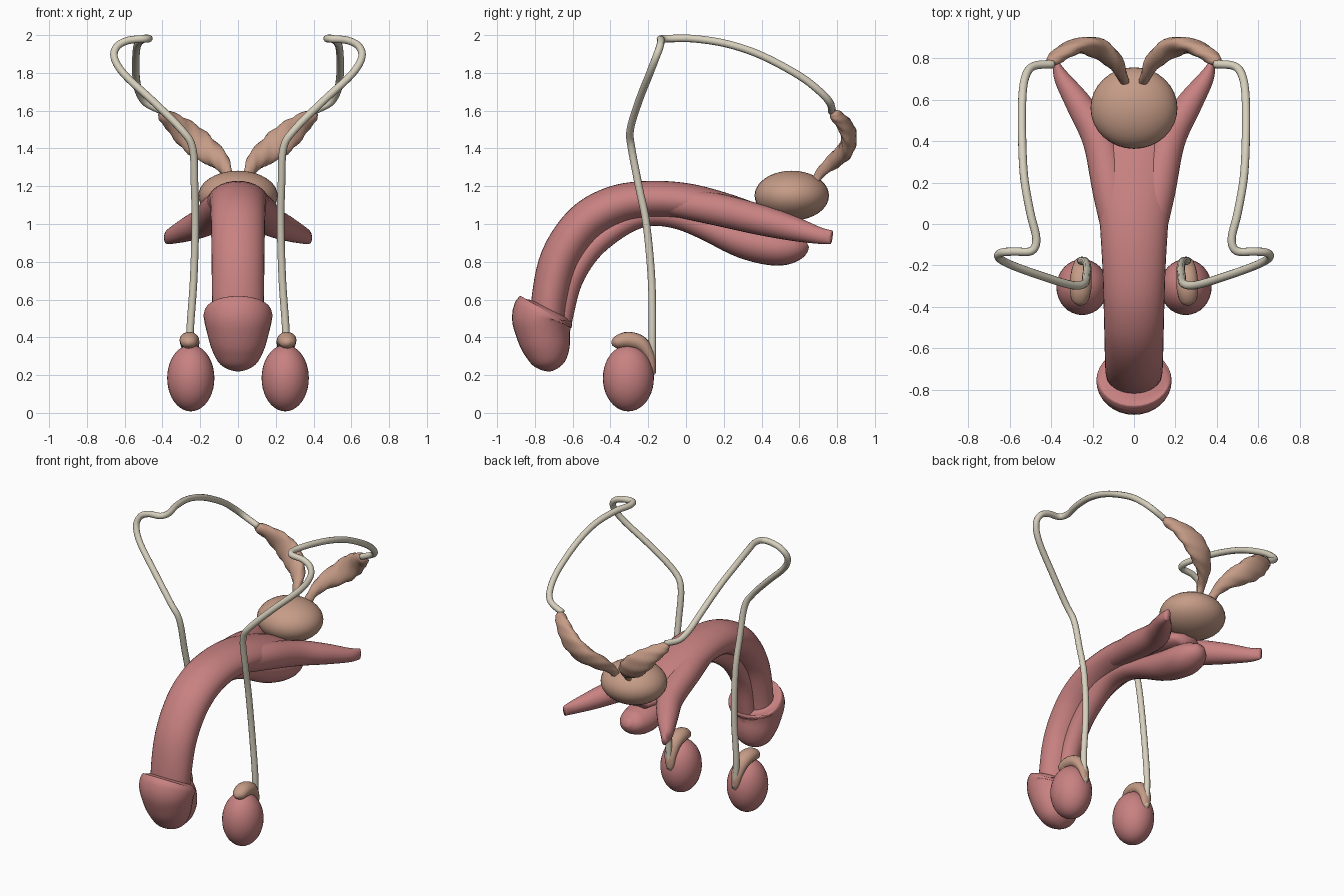
import bpy, bmesh, math
from mathutils import Vector


def material(name, rgb):
    m = bpy.data.materials.new(name)
    m.diffuse_color = (*rgb, 1)
    return m


PINK = material("pink_tissue", (0.58, 0.22, 0.22))
TAN = material("tan_tissue", (0.56, 0.33, 0.24))
CREAM = material("cream_duct", (0.68, 0.63, 0.51))


def finish(name, bm, mat, mirrored=False):
    bmesh.ops.recalc_face_normals(bm, faces=bm.faces[:])
    me = bpy.data.meshes.new(name)
    bm.to_mesh(me)
    bm.free()
    me.materials.append(mat)
    for p in me.polygons:
        p.use_smooth = True
    ob = bpy.data.objects.new(name, me)
    bpy.context.collection.objects.link(ob)
    if mirrored:
        mod = ob.modifiers.new("mirror", 'MIRROR')
        mod.use_mirror_merge = False
    return ob


def spline(pts, steps):
    # Catmull-Rom through rows of numbers
    out = []
    n = len(pts)
    for i in range(n - 1):
        a, b, c, d = (pts[max(0, min(n - 1, i + k))] for k in (-1, 0, 1, 2))
        for s in range(steps):
            t = s / steps
            out.append([0.5 * (2*q + (r - p)*t + (2*p - 5*q + 4*r - u)*t*t
                               + (3*q - p - 3*r + u)*t**3)
                        for p, q, r, u in zip(a, b, c, d)])
    out.append(list(pts[-1]))
    return out


def loft(name, pts, mat, mirrored=False, steps=5, sides=24, ref=(1, 0, 0), lump=0):
    # rows are x, y, z, radius along ref, radius across it
    rows = spline(pts, steps)
    bm = bmesh.new()
    rings = []
    n1 = Vector(ref)
    for i, r in enumerate(rows):
        t = (Vector(rows[min(i + 1, len(rows) - 1)][:3]) - Vector(rows[max(i - 1, 0)][:3])).normalized()
        n1 = (n1 - t * n1.dot(t)).normalized()
        n2 = t.cross(n1)
        ring = []
        for k in range(sides):
            a = math.tau * k / sides
            w = 1 + lump * math.sin(3 * a + i * 0.5) * math.sin(i * 0.8 + a)
            ring.append(bm.verts.new(Vector(r[:3]) + (n1 * math.cos(a) * r[3] + n2 * math.sin(a) * r[4]) * w))
        rings.append(ring)
    for A, B in zip(rings, rings[1:]):
        for k in range(sides):
            bm.faces.new((A[k], A[(k + 1) % sides], B[(k + 1) % sides], B[k]))
    bm.faces.new(rings[0])
    bm.faces.new(rings[-1])
    return finish(name, bm, mat, mirrored)


def ellipsoid(name, centre, radii, mat, mirrored=False):
    bm = bmesh.new()
    bmesh.ops.create_uvsphere(bm, u_segments=32, v_segments=20, radius=1)
    bmesh.ops.scale(bm, vec=radii, verts=bm.verts)
    bmesh.ops.translate(bm, vec=centre, verts=bm.verts)
    return finish(name, bm, mat, mirrored)


# Curved upper shaft
loft("shaft", [(0, -.73, .42, .13, .09), (0, -.72, .6, .137, .098), (0, -.665, .82, .14, .105),
               (0, -.54, 1.0, .143, .108), (0, -.38, 1.095, .147, .106), (0, -.2, 1.128, .153, .1),
               (0, 0, 1.118, .165, .098), (0, .2, 1.075, .18, .09), (0, .38, 1.03, .17, .07),
               (0, .52, .99, .08, .04)], PINK, sides=32)

# Diverging rear roots
loft("shaft_roots", [(.07, -.1, 1.12, .07, .07), (.11, .15, 1.08, .088, .085), (.165, .4, 1.02, .082, .08),
                     (.26, .57, .975, .065, .065), (.345, .7, .94, .04, .045),
                     (.375, .77, .93, .018, .036)], PINK, mirrored=True)

# Lower column with bulb
loft("lower_column", [(0, -.67, .4, .06, .05), (0, -.655, .5, .062, .055), (0, -.605, .7, .065, .058),
                      (0, -.5, .868, .068, .06), (0, -.34, .995, .07, .06), (0, -.2, 1.048, .07, .06),
                      (0, -.05, 1.035, .072, .06), (0, .1, .985, .08, .068), (0, .3, .91, .105, .09),
                      (0, .48, .873, .115, .094), (0, .59, .88, .085, .07),
                      (0, .64, .9, .03, .025)], PINK)

# Flared tip
loft("tip", [(0, -.735, .56, .12, .09), (0, -.742, .545, .165, .145), (0, -.75, .53, .18, .162),
             (0, -.762, .495, .18, .16), (0, -.755, .42, .163, .143), (0, -.737, .34, .14, .125),
             (0, -.725, .27, .105, .092), (0, -.72, .235, .06, .05), (0, -.718, .22, .01, .01)],
     PINK, sides=32, steps=4)

# Testes and the caps over them
ellipsoid("testes", (.25, -.305, .184), (.125, .135, .176), PINK, True)
loft("epididymis", [(.265, -.392, .365, .01, .01), (.262, -.37, .372, .04, .032), (.258, -.31, .385, .052, .044),
                    (.255, -.24, .365, .05, .042), (.25, -.192, .3, .04, .028), (.245, -.178, .23, .028, .018),
                    (.245, -.18, .19, .008, .006)], TAN, True, sides=16)

# Long looping ducts
path = [(.245, -.18, .21), (.255, -.178, .4), (.235, -.182, .7), (.226, -.21, 1.0), (.23, -.25, 1.2),
        (.24, -.288, 1.4), (.3, -.295, 1.5), (.45, -.25, 1.65), (.6, -.195, 1.79), (.655, -.16, 1.88),
        (.64, -.138, 1.94), (.58, -.133, 1.972), (.495, -.13, 1.98), (.472, -.07, 1.982), (.5, .05, 1.98),
        (.53, .22, 1.953), (.54, .4, 1.892), (.54, .6, 1.785), (.525, .71, 1.7), (.485, .763, 1.64),
        (.39, .772, 1.595)]
loft("ducts", [(*p, .02, .02) for p in path], CREAM, True, sides=12)

# Prostate gland
ellipsoid("prostate", (0, .56, 1.15), (.21, .197, .132), TAN)

# Seminal vesicles
loft("seminal_vesicles", [(.045, .68, 1.22, .025, .02), (.06, .72, 1.28, .03, .025),
                          (.1, .79, 1.34, .055, .035), (.18, .85, 1.4, .072, .042),
                          (.265, .862, 1.47, .068, .04), (.34, .83, 1.535, .05, .036),
                          (.395, .79, 1.575, .036, .028), (.415, .775, 1.585, .012, .012)],
     TAN, True, ref=(.7, 0, -.7), lump=.13)
